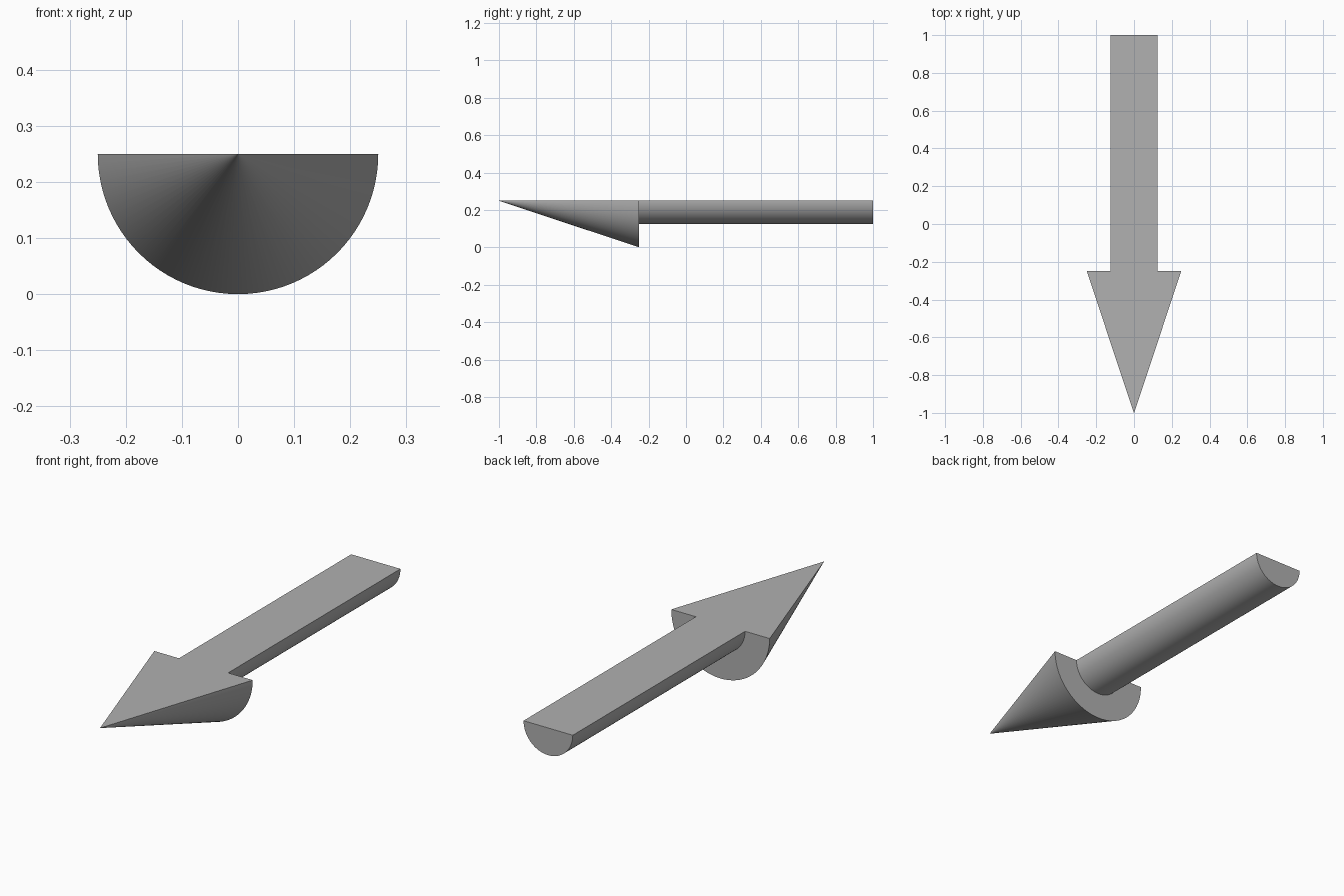
import bpy, bmesh
from math import pi, sin, cos

if "Cube" in bpy.data.objects:
    bpy.data.objects.remove(bpy.data.objects["Cube"])

TOP_Z = 0.25
STEPS = 48

# Half arrow profile as (radius, y), from a tiny blunt tip (clean shading) to shaft end
profile = [(0.0005, -1), (0.25, -0.25), (0.125, -0.25), (0.125, 1)]

bm = bmesh.new()

# Sweep the profile half a turn below the flat top
angles = [pi * i / STEPS for i in range(STEPS + 1)]
rows = [[bm.verts.new((r * cos(a), y, TOP_Z - r * sin(a))) for a in angles]
        for r, y in profile]
for a, b in zip(rows, rows[1:]):
    for i in range(STEPS):
        bm.faces.new((a[i], b[i], b[i + 1], a[i + 1]))

# Semicircular ends
bm.faces.new(rows[0])
bm.faces.new(rows[-1])

# Flat arrow-shaped top
bm.faces.new([row[0] for row in rows] + [row[-1] for row in reversed(rows)])
bmesh.ops.recalc_face_normals(bm, faces=bm.faces)

mesh = bpy.data.meshes.new("half_round_arrow")
bm.to_mesh(mesh)
bm.free()
arrow = bpy.data.objects.new("half_round_arrow", mesh)
bpy.context.collection.objects.link(arrow)

# Dark grey
grey = bpy.data.materials.new("dark_grey")
grey.diffuse_color = (0.44, 0.44, 0.44, 1)
grey.use_nodes = True
grey.node_tree.nodes["Principled BSDF"].inputs["Base Color"].default_value = grey.diffuse_color
mesh.materials.append(grey)

# Smooth round sides, crisp edges
bpy.context.view_layer.objects.active = arrow
arrow.select_set(True)
bpy.ops.object.shade_smooth_by_angle(angle=pi / 6)
